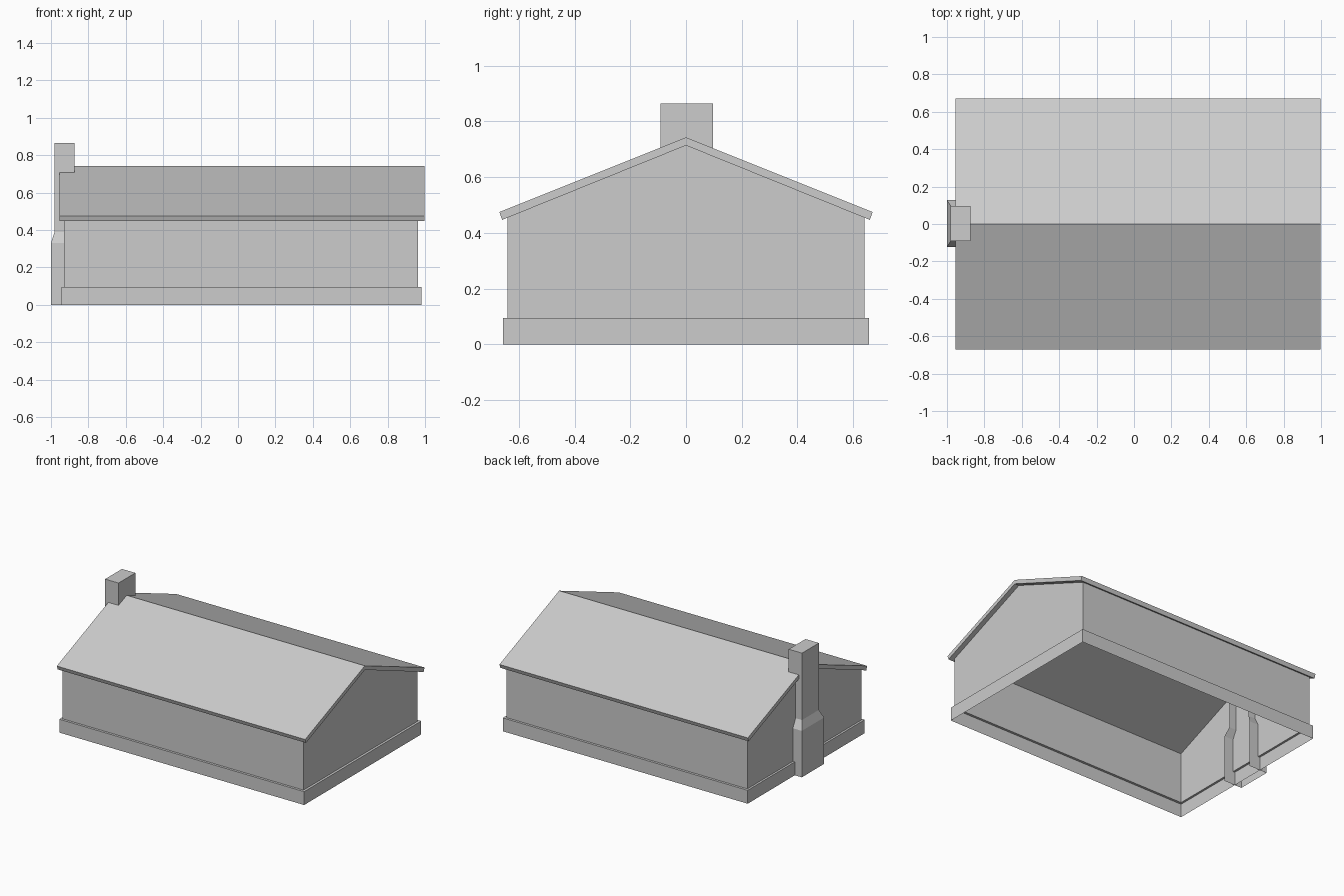
import bpy
import bmesh

cube = bpy.data.objects.get("Cube")
if cube:
    bpy.data.objects.remove(cube, do_unlink=True)

# One plain grey for the whole building
GREY = (0.604, 0.604, 0.604, 1)
grey = bpy.data.materials.new("plain_grey")
grey.use_nodes = True
grey.diffuse_color = GREY
grey.node_tree.nodes["Principled BSDF"].inputs["Base Color"].default_value = GREY


def finish(name, bm):
    bmesh.ops.recalc_face_normals(bm, faces=bm.faces)
    mesh = bpy.data.meshes.new(name)
    bm.to_mesh(mesh)
    bm.free()
    mesh.materials.append(grey)
    obj = bpy.data.objects.new(name, mesh)
    bpy.context.collection.objects.link(obj)
    return obj


def loft(rings, caps=(False, False), skip=lambda ring, side: False):
    """Join closed rings of points, leaving out the sides chosen by skip."""
    bm = bmesh.new()
    loops = [[bm.verts.new(p) for p in ring] for ring in rings]
    n = len(rings[0])
    for r, (a, b) in enumerate(zip(loops, loops[1:])):
        for i in range(n):
            if not skip(r, i):
                j = (i + 1) % n
                bm.faces.new((a[i], a[j], b[j], b[i]))
    for loop, cap in zip((loops[0], loops[-1]), caps):
        if cap:
            bm.faces.new(loop)
    return bm


def rect(x0, x1, y0, y1, z):
    return [(x0, y0, z), (x1, y0, z), (x1, y1, z), (x0, y1, z)]


def along_x(profile, x0, x1):
    return [[(x, y, z) for y, z in profile] for x in (x0, x1)]


WALL_X = (-0.93, 0.963)
WALL_Y = 0.64
LEDGE = 0.095

# Foundation skirt with a narrow ledge at the foot of the walls
finish("foundation", loft([
    rect(-0.945, 0.98, -0.657, 0.657, 0),
    rect(-0.945, 0.98, -0.657, 0.657, LEDGE),
    rect(*WALL_X, -WALL_Y, WALL_Y, LEDGE),
]))

# Hollow walls with gable ends, open below and under the roof
gable = [(-WALL_Y, LEDGE), (-WALL_Y, 0.457), (0, 0.715), (WALL_Y, 0.457), (WALL_Y, LEDGE)]
finish("walls", loft(along_x(gable, *WALL_X), (True, True),
                     skip=lambda ring, side: side in (1, 2, 4)))

# Pitched roof slab with square-cut eaves
slab = [(-0.67, 0.475), (0, 0.743), (0.67, 0.475),
        (0.66, 0.447), (0, 0.714), (-0.66, 0.447)]
finish("roof", loft(along_x(slab, -0.955, 0.997), (True, True)))

# Stepped chimney, its inner side open below the roof
wide = (-1.0, -0.86, -0.122, 0.128)
narrow = (-0.98, -0.875, -0.092, 0.097)
finish("chimney", loft([
    rect(*wide, 0), rect(*wide, 0.33), rect(*narrow, 0.39),
    rect(*narrow, 0.69), rect(*narrow, 0.865),
], (False, True), skip=lambda ring, side: side == 1 and ring < 3))
